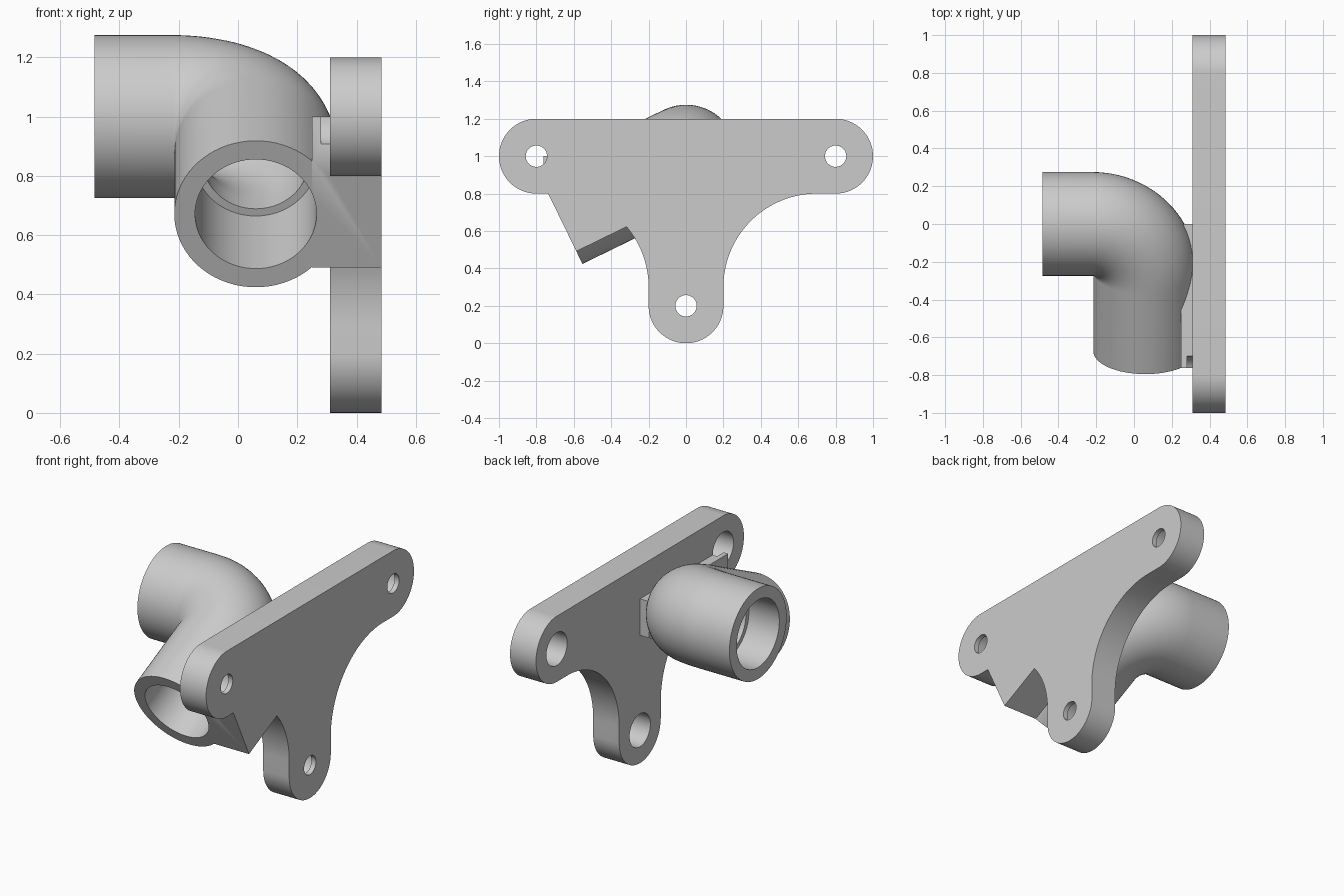
import bpy, bmesh, math
from mathutils import Vector

cube = bpy.data.objects.get("Cube")
if cube:
    bpy.data.objects.remove(cube, do_unlink=True)

grey = bpy.data.materials.new("light grey")
grey.use_nodes = True
COLOUR = (0.6, 0.6, 0.6, 1)
grey.diffuse_color = COLOUR
grey.node_tree.nodes["Principled BSDF"].inputs["Base Color"].default_value = COLOUR

SEG = 72
X0, X1 = 0.31, 0.485                      # plate thickness range
TILT = math.radians(26)                   # downward tilt of the front outlet
CORNER = Vector((0.06, 0, 1))             # where the two pipe axes meet
AX = Vector((1, 0, 0))
AD = Vector((0, -math.cos(TILT), -math.sin(TILT)))
AP = AX.cross(AD)                         # normal of the bend plane
BEND, U_END, V_END = 0.28, -0.545, 0.75


def finish(bm, name):
    bmesh.ops.recalc_face_normals(bm, faces=bm.faces)
    me = bpy.data.meshes.new(name)
    bm.to_mesh(me)
    bm.free()
    me.materials.append(grey)
    ob = bpy.data.objects.new(name, me)
    bpy.context.collection.objects.link(ob)
    return ob


def extrude_x(name, outline, x0, x1):
    """Prism along x from a (y, z) outline."""
    bm = bmesh.new()
    face = bm.faces.new([bm.verts.new((x0, y, z)) for y, z in outline])
    new = bmesh.ops.extrude_face_region(bm, geom=[face])["geom"]
    bmesh.ops.translate(bm, vec=(x1 - x0, 0, 0),
                        verts=[v for v in new if isinstance(v, bmesh.types.BMVert)])
    return finish(bm, name)


def arc(y, z, r, a0, a1, n=24):
    angles = [math.radians(a0 + (a1 - a0) * i / n) for i in range(n + 1)]
    return [(y + r * math.cos(a), z + r * math.sin(a)) for a in angles]


def elbow(name, start, bend_r, end):
    """Closed sweep: straight, quarter bend, straight; start/end are (distance, radius)."""
    stations = [(u, 0, 0, r) for u, r in start]
    for i in range(25):
        a = math.pi / 2 * i / 24
        stations.append((BEND * (math.sin(a) - 1), BEND * (1 - math.cos(a)), a, bend_r))
    stations += [(0, v, math.pi / 2, r) for v, r in end]
    bm = bmesh.new()
    rings = []
    for u, v, a, r in stations:
        c = CORNER + AX * u + AD * v
        side = AD * math.cos(a) - AX * math.sin(a)
        angles = [2 * math.pi * k / SEG for k in range(SEG)]
        rings.append([bm.verts.new(c + r * (math.cos(t) * side + math.sin(t) * AP)) for t in angles])
    for a, b in zip(rings, rings[1:]):
        for k in range(SEG):
            j = (k + 1) % SEG
            bm.faces.new((a[k], a[j], b[j], b[k]))
    bm.faces.new(rings[0])
    bm.faces.new(rings[-1])
    return finish(bm, name)


def combine(target, other, operation):
    mod = target.modifiers.new("combine", 'BOOLEAN')
    mod.operation, mod.solver, mod.object = operation, 'EXACT', other
    bpy.context.view_layer.objects.active = target
    bpy.ops.object.modifier_apply(modifier=mod.name)
    bpy.data.objects.remove(other, do_unlink=True)


# Mounting plate: T shape with three rounded lobes and two fillets
half = arc(0, 0.2, 0.2, -90, 0) + arc(0.7, 0.3, 0.5, 180, 90, 36) + arc(0.8, 1, 0.2, -90, 90, 40)
outline = half + [(-y, z) for y, z in reversed(half[1:])]
plate = extrude_x("pipe_bracket", outline, X0, X1)

# Support web, flush with the end of the front outlet
end = CORNER + AD * V_END
across = Vector((0, math.sin(TILT), -math.cos(TILT)))
low, high = end + across * 0.2, end - across * 0.2
web = extrude_x("support_web", [(0, 1), (high.y, 1), (high.y, high.z), (low.y, low.z),
                                (0, low.z - low.y * math.tan(TILT))], 0.25, X1)
combine(plate, web, 'UNION')

# Elbow pipe
combine(plate, elbow("elbow_pipe", [(U_END, 0.275)], 0.275, [(V_END, 0.275)]), 'UNION')

# Bore with a wider socket at each outlet
bore = elbow("bore_cutter", [(U_END - 0.1, 0.205), (-0.34, 0.205), (-0.34, 0.178)], 0.178,
             [(0.345, 0.178), (0.345, 0.205), (V_END + 0.1, 0.205)])
combine(plate, bore, 'DIFFERENCE')

# Screw holes, counterbored from the pipe side
for y, z in ((-0.8, 1), (0.8, 1), (0, 0.2)):
    for r, x0, x1 in ((0.1, X0 - 0.03, X1 - 0.03), (0.057, X0, X1 + 0.1)):
        combine(plate, extrude_x("hole_cutter", arc(y, z, r, 0, 360, 48)[:-1], x0, x1), 'DIFFERENCE')

bpy.ops.object.select_all(action='DESELECT')
plate.select_set(True)
bpy.context.view_layer.objects.active = plate
bpy.ops.object.shade_smooth_by_angle(angle=math.radians(30))
